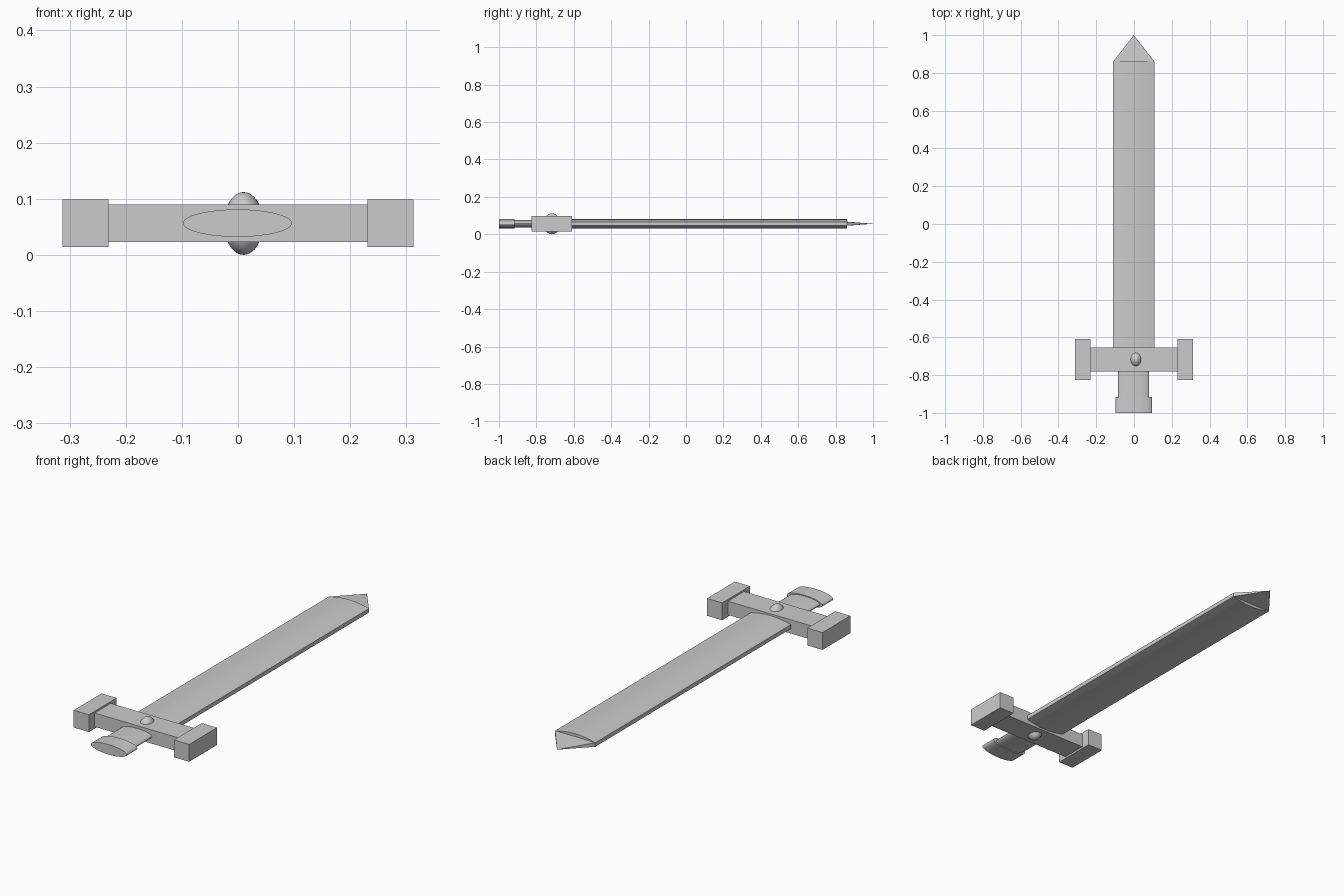
import bpy, bmesh, math
from mathutils import Matrix

if "Cube" in bpy.data.objects:
    bpy.data.objects.remove(bpy.data.objects["Cube"])

ZC = 0.0565  # mid-plane height of the sword


def box(name, x, y, z):
    bpy.ops.mesh.primitive_cube_add(size=1, location=(sum(x) / 2, sum(y) / 2, sum(z) / 2))
    ob = bpy.context.object
    ob.name = name
    ob.scale = (x[1] - x[0], y[1] - y[0], z[1] - z[0])
    return ob


def oval_bar(name, x, rx, rz, y0, y1):
    # elliptical cylinder running along y
    bm = bmesh.new()
    bmesh.ops.create_cone(bm, cap_ends=True, segments=48, radius1=1, radius2=1, depth=y1 - y0)
    bm.transform(Matrix.Rotation(math.pi / 2, 4, 'X'))
    bm.transform(Matrix.Diagonal((rx, 1, rz, 1)))
    bm.transform(Matrix.Translation((x, (y0 + y1) / 2, ZC)))
    return finish(name, bm)


def finish(name, bm):
    bmesh.ops.recalc_face_normals(bm, faces=bm.faces)
    me = bpy.data.meshes.new(name)
    bm.to_mesh(me)
    bm.free()
    ob = bpy.data.objects.new(name, me)
    bpy.context.collection.objects.link(ob)
    smooth(ob)
    return ob


def smooth(ob):
    bpy.ops.object.select_all(action='DESELECT')
    ob.select_set(True)
    bpy.context.view_layer.objects.active = ob
    bpy.ops.object.shade_smooth_by_angle(angle=math.radians(30))


def section(bm, half, y):
    # closed lens section from its upper half outline
    pts = half + [(x, -z) for x, z in reversed(half)]
    return [bm.verts.new((x - 0.001, y, ZC + z)) for x, z in pts]


def arch(edge, crown, n=8):
    return [(0.109 * t, edge + (crown - edge) * (1 - t * t))
            for t in (-1 + 2 * i / n for i in range(n + 1))]


# Blade: lens section with flat edges
bm = bmesh.new()
a = section(bm, arch(0.010, 0.025), -0.70)
b = section(bm, arch(0.010, 0.025), 0.86)
for i in range(len(a)):
    j = (i + 1) % len(a)
    bm.faces.new((a[i], a[j], b[j], b[i]))
bm.faces.new(a)
bm.faces.new(b)
finish("blade", bm)

# Tip: thinner wedge running to a point
bm = bmesh.new()
base = section(bm, [(-0.109, 0.010), (0, 0.011), (0.109, 0.010)], 0.86)
point = bm.verts.new((-0.001, 1.0, ZC))
bm.faces.new(base)
for i in range(len(base)):
    bm.faces.new((base[i], base[(i + 1) % len(base)], point))
finish("blade_tip", bm)

# Guard with block ends
box("guard_bar", (-0.24, 0.24), (-0.78, -0.655), (0.023, 0.09))
for side, name in ((-1, "guard_end_left"), (1, "guard_end_right")):
    box(name, sorted((side * 0.231, side * 0.313)), (-0.825, -0.61), (0.014, 0.099))

# Gem through the guard
bpy.ops.mesh.primitive_uv_sphere_add(segments=32, ring_count=16, radius=1, location=(0.01, -0.717, 0.056))
gem = bpy.context.object
gem.name = "guard_gem"
gem.scale = (0.035, 0.045, 0.056)
smooth(gem)

# Grip and pommel
oval_bar("grip", -0.002, 0.082, 0.020, -0.95, -0.74)
oval_bar("pommel", -0.001, 0.097, 0.0245, -1.0, -0.917)
